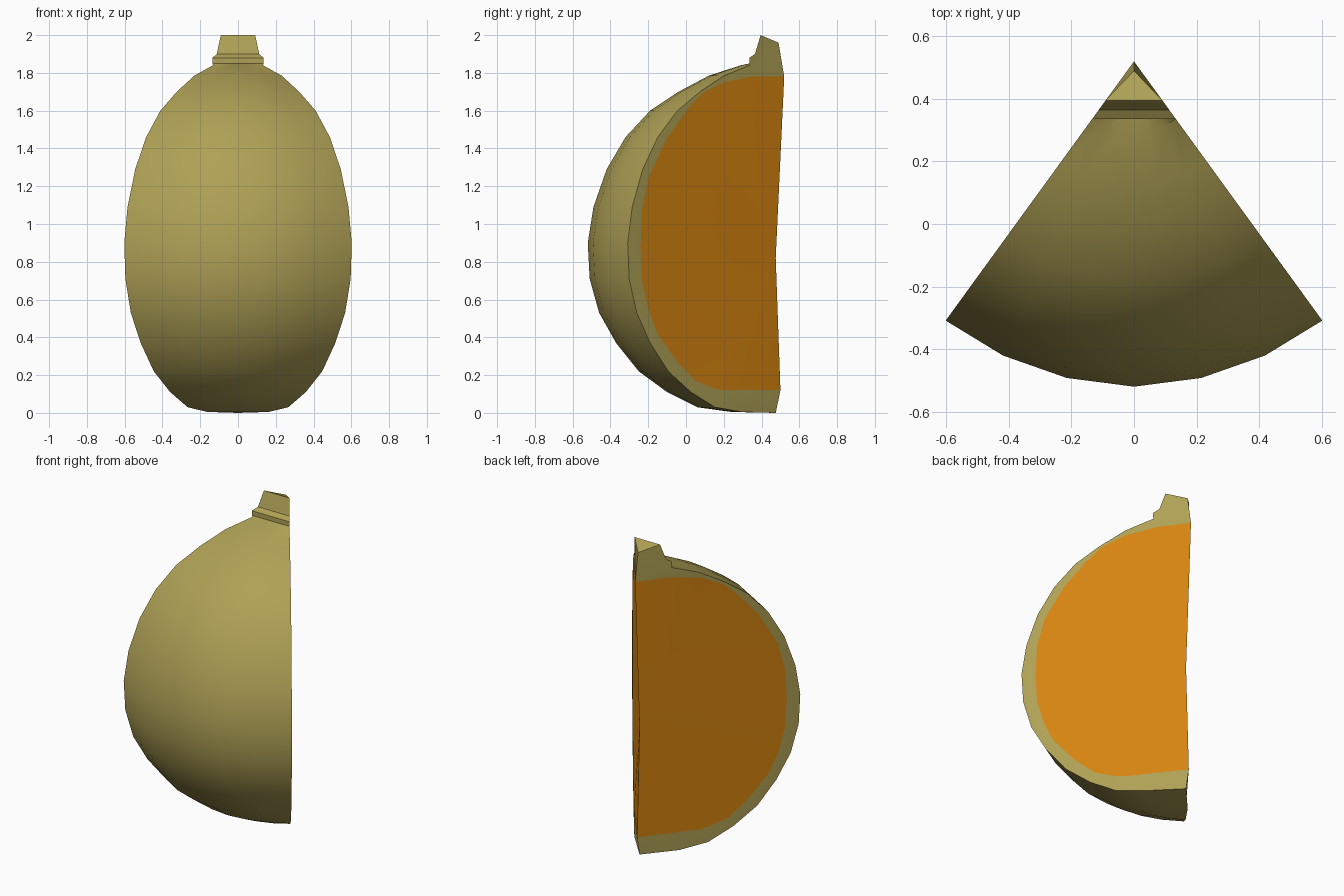
import bpy, bmesh, math

if "Cube" in bpy.data.objects:
    bpy.data.objects.remove(bpy.data.objects["Cube"])

AXIS_Y = 0.52
HALF = math.radians(36)
SEG = 6


def material(name, rgb):
    m = bpy.data.materials.new(name)
    m.diffuse_color = (*rgb, 1)
    m.use_nodes = True
    m.node_tree.nodes["Principled BSDF"].inputs["Base Color"].default_value = m.diffuse_color
    return m


# Profiles as (radius from the fruit's axis, height), bottom to top
skin = [(.28, .005), (.46, .03), (.62, .11), (.77, .22), (.89, .37),
        (.98, .53), (1.03, .71), (1.04, .90), (1.01, 1.09), (.94, 1.29),
        (.84, 1.46), (.71, 1.60), (.56, 1.70), (.40, 1.785), (.23, 1.84)]
stem = [(.185, 1.85), (.185, 1.88), (.155, 1.90), (.125, 2.0)]
flesh = [(.40, .12), (.46, .13), (.58, .17), (.70, .27), (.83, .42),
         (.89, .55), (.93, .70), (.94, .88), (.93, 1.08), (.885, 1.25),
         (.77, 1.45), (.64, 1.60), (.54, 1.69), (.40, 1.75), (.21, 1.78)]

bm = bmesh.new()


def point(r, z, t):
    return bm.verts.new((r * math.sin(t), AXIS_Y - r * math.cos(t), z))


def back(y, z):
    return bm.verts.new((0, y, z))


def face(verts, mat=0):
    bm.faces.new(verts).material_index = mat


# Points along the back edge, where the two cuts meet
bottom, low, mid = back(.475, 0), back(.50, .12), back(.475, .82)
high, top = back(.52, 1.78), back(.49, 1.96)

# Rounded skin and flat-fronted stem, one column of points per angle
columns = []
for i in range(SEG + 1):
    t = HALF * (2 * i / SEG - 1)
    k = 1 - .015 * abs(t) / HALF
    columns.append([point(r * k, z, t) for r, z in skin]
                   + [point(r / math.cos(t), z, t) for r, z in stem])
for a, b in zip(columns, columns[1:]):
    face((bottom, b[0], a[0]))
    for j in range(len(a) - 1):
        face((a[j], b[j], b[j + 1], a[j + 1]))
    face((a[-1], b[-1], top))

# Two cut sides: a band of rind around the flesh
for outer, t in ((columns[0], -HALF), (columns[-1], HALF)):
    n = len(flesh)
    inner = [point(r, z, t) for r, z in flesh]
    face((bottom, outer[0], inner[0], low))
    for j in range(n - 1):
        face((outer[j], outer[j + 1], inner[j + 1], inner[j]))
    face([inner[-1]] + outer[n - 1:] + [top, high])
    rim = [low] + inner + [high]
    for a, b in zip(rim, rim[1:]):
        face((mid, a, b), 1)

bmesh.ops.recalc_face_normals(bm, faces=bm.faces)
mesh = bpy.data.meshes.new("melon_wedge")
bm.to_mesh(mesh)
bm.free()
mesh.materials.append(material("olive rind", (.43, .355, .092)))
mesh.materials.append(material("orange flesh", (.67, .232, .005)))
obj = bpy.data.objects.new("melon_wedge", mesh)
bpy.context.collection.objects.link(obj)
bpy.context.view_layer.objects.active = obj
obj.select_set(True)
bpy.ops.object.shade_smooth_by_angle(angle=math.radians(32))
